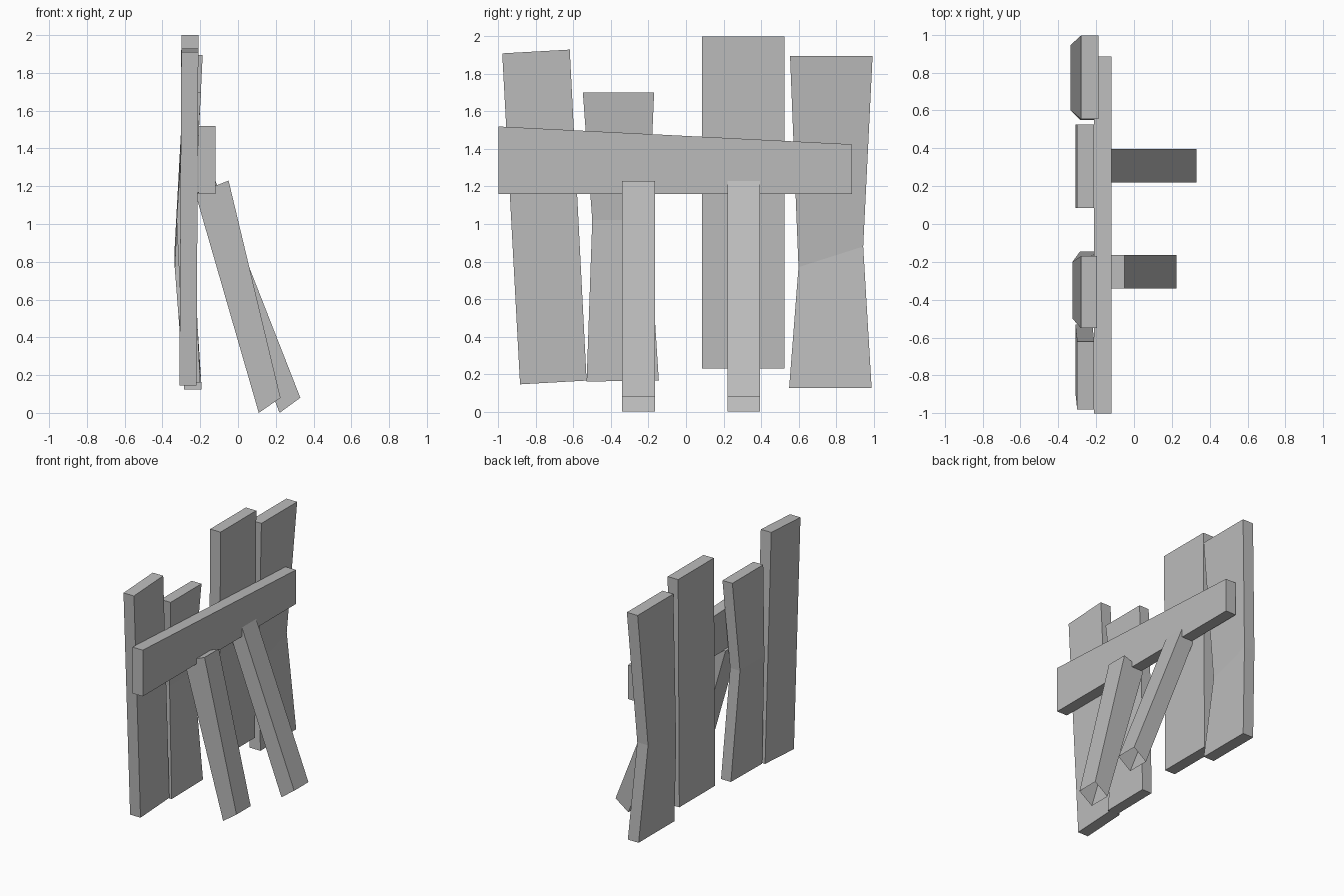
import bpy
import bmesh

cube = bpy.data.objects.get("Cube")
if cube:
    bpy.data.objects.remove(cube)

# One plain grey for the whole fence
grey = bpy.data.materials.new("weathered_grey")
grey.use_nodes = True
colour = (0.5, 0.5, 0.5, 1)
grey.diffuse_color = colour
grey.node_tree.nodes["Principled BSDF"].inputs["Base Color"].default_value = colour


def loft(name, rings, cap_first=True):
    """Join four-cornered rings into a board, closing the ends."""
    bm = bmesh.new()
    loops = [[bm.verts.new(p) for p in ring] for ring in rings]
    for a, b in zip(loops, loops[1:]):
        for i in range(4):
            j = (i + 1) % 4
            bm.faces.new((a[i], a[j], b[j], b[i]))
    if cap_first:
        bm.faces.new(loops[0][::-1])
    bm.faces.new(loops[-1])
    bmesh.ops.recalc_face_normals(bm, faces=bm.faces[:])
    mesh = bpy.data.meshes.new(name)
    bm.to_mesh(mesh)
    bm.free()
    mesh.materials.append(grey)
    obj = bpy.data.objects.new(name, mesh)
    bpy.context.collection.objects.link(obj)
    return obj


def plank(name, *sections, thick=0.09):
    """Upright board; each section is outer x, then (y, z) of both edges."""
    loft(name, [[(x, *a), (x + thick, *a), (x + thick, *b), (x, *b)]
                for x, a, b in sections])


def leg(name, y, bottom, top, width=0.175):
    """Leaning prop, open at its foot; ends are (x, z) of back and front."""
    rings = [[(back[0], y, back[1]), (front[0], y, front[1]),
              (front[0], y + width, front[1]), (back[0], y + width, back[1])]
             for back, front in (bottom, top)]
    loft(name, rings, cap_first=False)


# Upright planks, two straight and two bent in the middle
plank("leaning_plank",
      (-0.31, (-0.885, 0.145), (-0.53, 0.165)),
      (-0.30, (-0.98, 1.91), (-0.62, 1.93)))
plank("short_bent_plank",
      (-0.285, (-0.53, 0.16), (-0.145, 0.165)),
      (-0.325, (-0.50, 1.02), (-0.20, 1.02)),
      (-0.28, (-0.55, 1.70), (-0.17, 1.70)), thick=0.085)
plank("tall_plank",
      (-0.31, (0.085, 0.23), (0.525, 0.23)),
      (-0.30, (0.085, 2.0), (0.525, 2.0)))
plank("wide_bent_plank",
      (-0.285, (0.55, 0.125), (0.99, 0.125)),
      (-0.335, (0.60, 0.77), (0.945, 0.88)),
      (-0.28, (0.555, 1.895), (0.995, 1.895)), thick=0.093)

# Cross rail, taller at the front end
plank("cross_rail",
      (-0.21, (-1.0, 1.16), (0.885, 1.16)),
      (-0.21, (-1.0, 1.52), (0.885, 1.425)))

# Props behind the rail
leg("front_prop", -0.34, ((0.11, 0), (0.225, 0.08)), ((-0.225, 1.16), (-0.05, 1.23)))
leg("rear_prop", 0.22, ((0.22, 0), (0.33, 0.08)), ((-0.225, 1.16), (-0.12, 1.23)))
